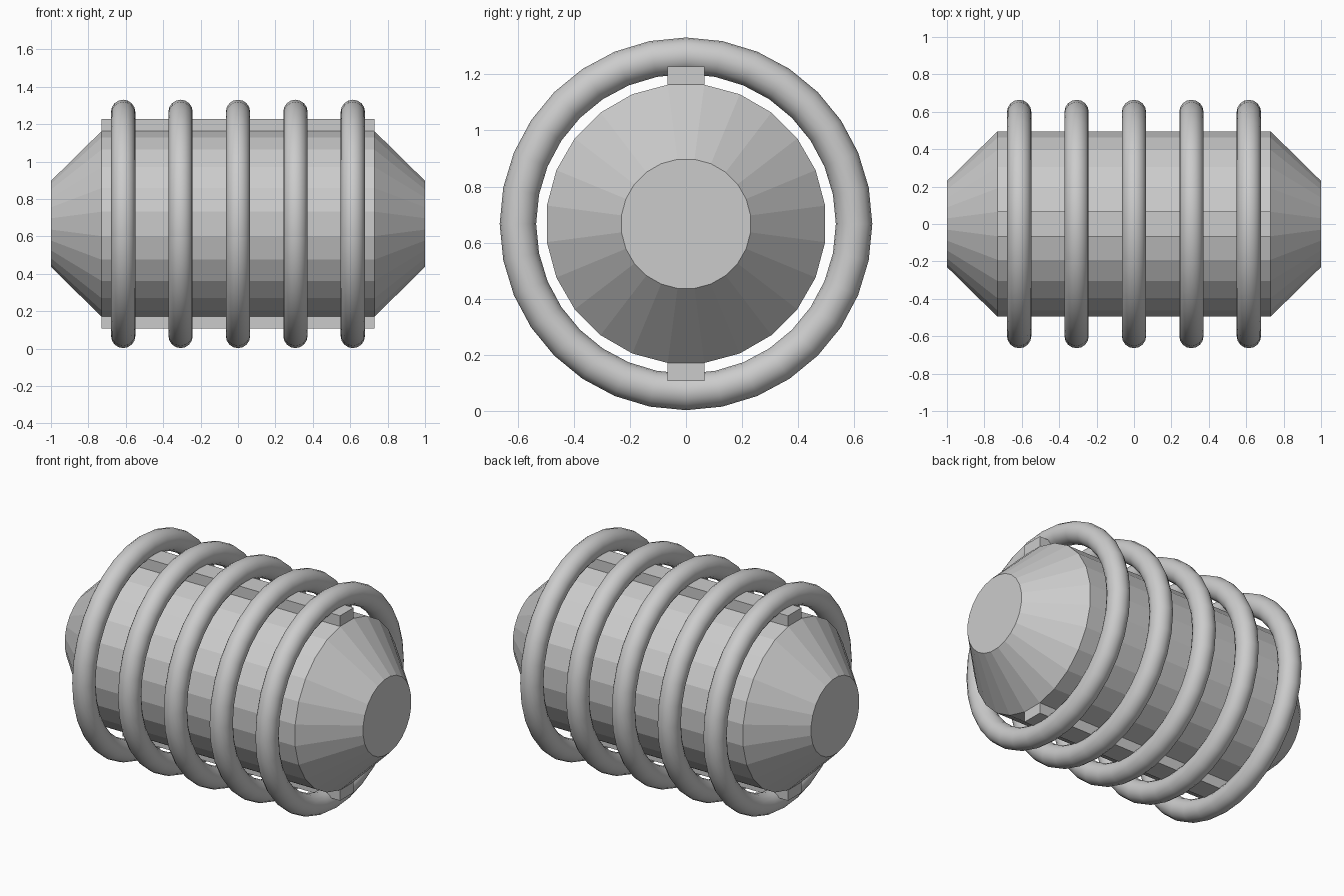
import bpy, bmesh, math
from mathutils import Matrix

if "Cube" in bpy.data.objects:
    bpy.data.objects.remove(bpy.data.objects["Cube"])

ZC = 0.667          # height of the long axis
SIDES = 24
R = 0.5             # barrel radius
HALF = 0.73         # half length of the straight barrel


def finish(name, bm):
    bmesh.ops.recalc_face_normals(bm, faces=bm.faces)
    mesh = bpy.data.meshes.new(name)
    bm.to_mesh(mesh)
    bm.free()
    obj = bpy.data.objects.new(name, mesh)
    bpy.context.collection.objects.link(obj)
    return obj


# Barrel with tapered ends, facets flat at top and bottom
bm = bmesh.new()
loops = []
for x, r in [(-1, 0.232), (-HALF, R), (HALF, R), (1, 0.232)]:
    loops.append([bm.verts.new((x,
                                r * math.cos(math.tau * (i + 0.5) / SIDES),
                                ZC + r * math.sin(math.tau * (i + 0.5) / SIDES)))
                  for i in range(SIDES)])
for a, b in zip(loops, loops[1:]):
    for i in range(SIDES):
        j = (i + 1) % SIDES
        bm.faces.new((a[i], a[j], b[j], b[i]))
bm.faces.new(loops[0])
bm.faces.new(loops[-1])
finish("barrel", bm)

# Rails along the top and bottom facets
for name, side in (("top_rail", 1), ("bottom_rail", -1)):
    bm = bmesh.new()
    inner, outer = 0.485, 0.56
    bmesh.ops.create_cube(
        bm, size=1,
        matrix=Matrix.Translation((0, 0, ZC + side * (inner + outer) / 2))
        @ Matrix.Diagonal((2 * HALF, 0.131, outer - inner, 1)))
    finish(name, bm)

# Five round hoops carried by the rails
for k in range(-2, 3):
    bpy.ops.mesh.primitive_torus_add(
        major_segments=32, minor_segments=16,
        major_radius=0.599, minor_radius=0.065,
        location=(k * 0.307, 0, ZC), rotation=(0, math.pi / 2, 0))
    hoop = bpy.context.object
    hoop.name = f"hoop_{k + 3}"
    bpy.ops.object.shade_smooth_by_angle(angle=math.radians(40))
